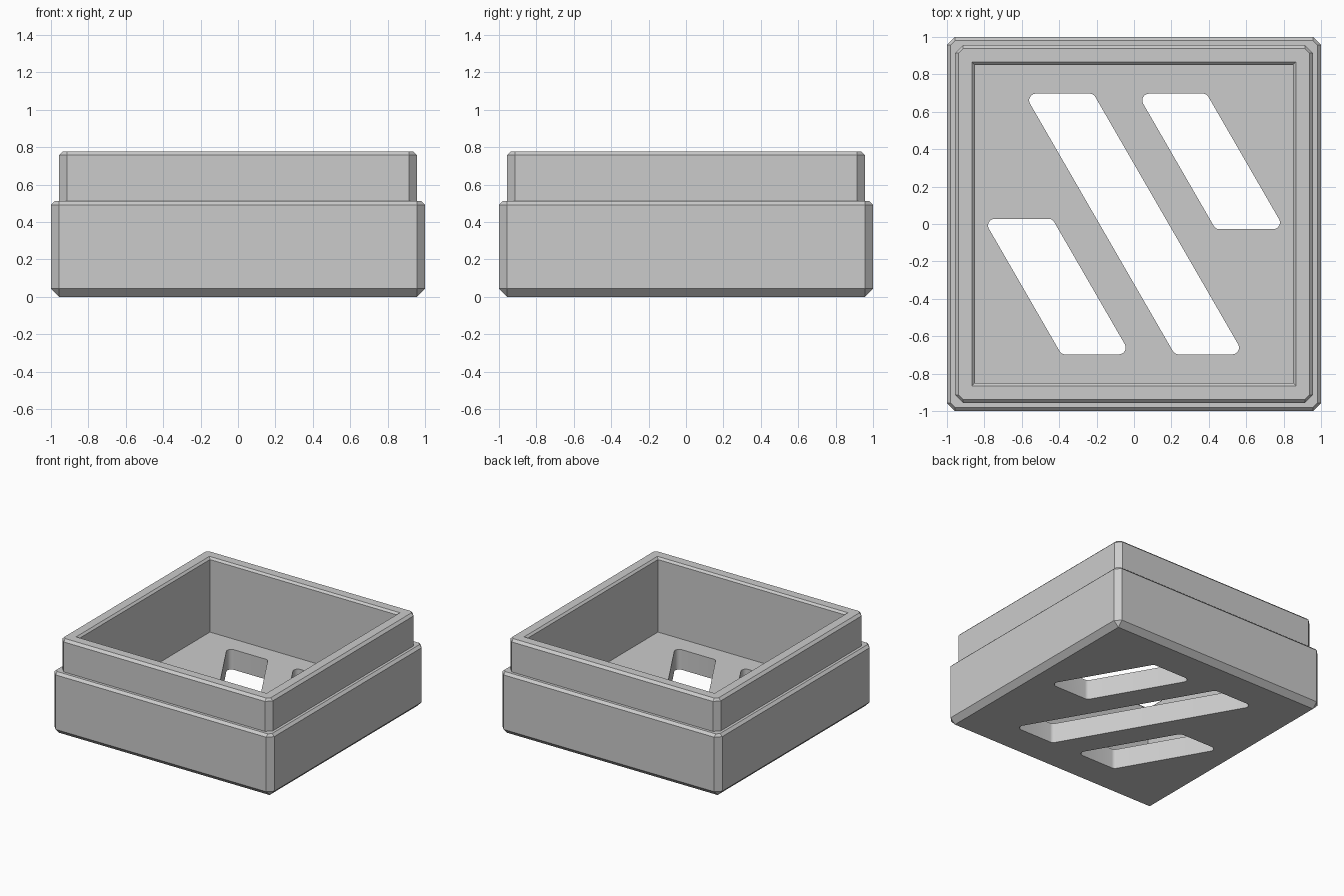
import bpy, bmesh, math
from mathutils import Vector

cube = bpy.data.objects.get("Cube")
if cube:
    bpy.data.objects.remove(cube, do_unlink=True)

grey = bpy.data.materials.new("plain grey")
grey.use_nodes = True
colour = (0.6, 0.6, 0.6, 1)
grey.diffuse_color = colour
grey.node_tree.nodes["Principled BSDF"].inputs["Base Color"].default_value = colour


def finish(bm, name):
    bmesh.ops.remove_doubles(bm, verts=bm.verts[:], dist=0.0005)
    bmesh.ops.recalc_face_normals(bm, faces=bm.faces[:])
    mesh = bpy.data.meshes.new(name)
    bm.to_mesh(mesh)
    bm.free()
    mesh.materials.append(grey)
    obj = bpy.data.objects.new(name, mesh)
    bpy.context.scene.collection.objects.link(obj)
    return obj


def square_ring(bm, half, cut, z):
    """Square outline with cut corners, two vertices per corner."""
    verts = []
    for sx, sy, flip in ((1, 1, 0), (-1, 1, 1), (-1, -1, 0), (1, -1, 1)):
        pair = [(sx * half, sy * (half - cut), z), (sx * (half - cut), sy * half, z)]
        verts += [bm.verts.new(p) for p in (reversed(pair) if flip else pair)]
    return verts


def loft(bm, rings):
    for a, b in zip(rings, rings[1:]):
        for i in range(len(a)):
            j = (i + 1) % len(a)
            bm.faces.new((a[i], a[j], b[j], b[i]))
    bm.faces.new(rings[0])
    bm.faces.new(rings[-1])


# Stepped open box: half width, corner cut, height
profile = [
    (0.957, 0, 0), (1, 0.043, 0.043), (1, 0.043, 0.491), (0.98, 0.023, 0.511),
    (0.957, 0.043, 0.511), (0.957, 0.043, 0.757), (0.937, 0.023, 0.777),
    (0.866, 0, 0.777), (0.85, 0, 0.761), (0.85, 0, 0.165),
]
bm = bmesh.new()
loft(bm, [square_ring(bm, *p) for p in profile])
box = finish(bm, "vented_box")


def rounded(points, radius, steps=6):
    """Round the corners of a counter-clockwise convex outline."""
    out = []
    for i, p in enumerate(points):
        u = (points[i - 1] - p).normalized()
        v = (points[(i + 1) % len(points)] - p).normalized()
        half = u.angle(v) / 2
        centre = p + (u + v).normalized() * radius / math.sin(half)
        start = p + u * radius / math.tan(half) - centre
        sweep = math.pi - 2 * half
        for k in range(steps + 1):
            a = sweep * k / steps
            out.append(centre + Vector((start.x * math.cos(a) - start.y * math.sin(a),
                                        start.x * math.sin(a) + start.y * math.cos(a))))
    return out


def cut_slot(left, top, bottom, turn=1):
    """Cut a slanted slot; turn = -1 rotates it half a turn about the centre."""
    width, shift = 0.37, (top - bottom) * math.tan(math.radians(30))
    outline = [Vector(p) * turn for p in (
        (left, top), (left + shift, bottom),
        (left + shift + width, bottom), (left + width, top))]
    bm = bmesh.new()
    points = rounded(outline, 0.036)
    loft(bm, [[bm.verts.new((p.x, p.y, z)) for p in points] for z in (-0.1, 0.3)])
    cutter = finish(bm, "slot_cutter")
    cutter.hide_render = True
    mod = box.modifiers.new("slot", "BOOLEAN")
    mod.operation = "DIFFERENCE"
    mod.solver = "EXACT"
    mod.object = cutter
    bpy.context.view_layer.objects.active = box
    bpy.ops.object.modifier_apply(modifier=mod.name)
    bpy.data.objects.remove(cutter, do_unlink=True)


# Three slanted floor slots
cut_slot(-0.587, 0.697, -0.697)
cut_slot(0.018, 0.697, -0.028)
cut_slot(0.018, 0.697, -0.028, turn=-1)

# Smooth only the slot corners
bpy.ops.object.select_all(action="DESELECT")
box.select_set(True)
bpy.context.view_layer.objects.active = box
bpy.ops.object.shade_smooth_by_angle(angle=math.radians(25))
